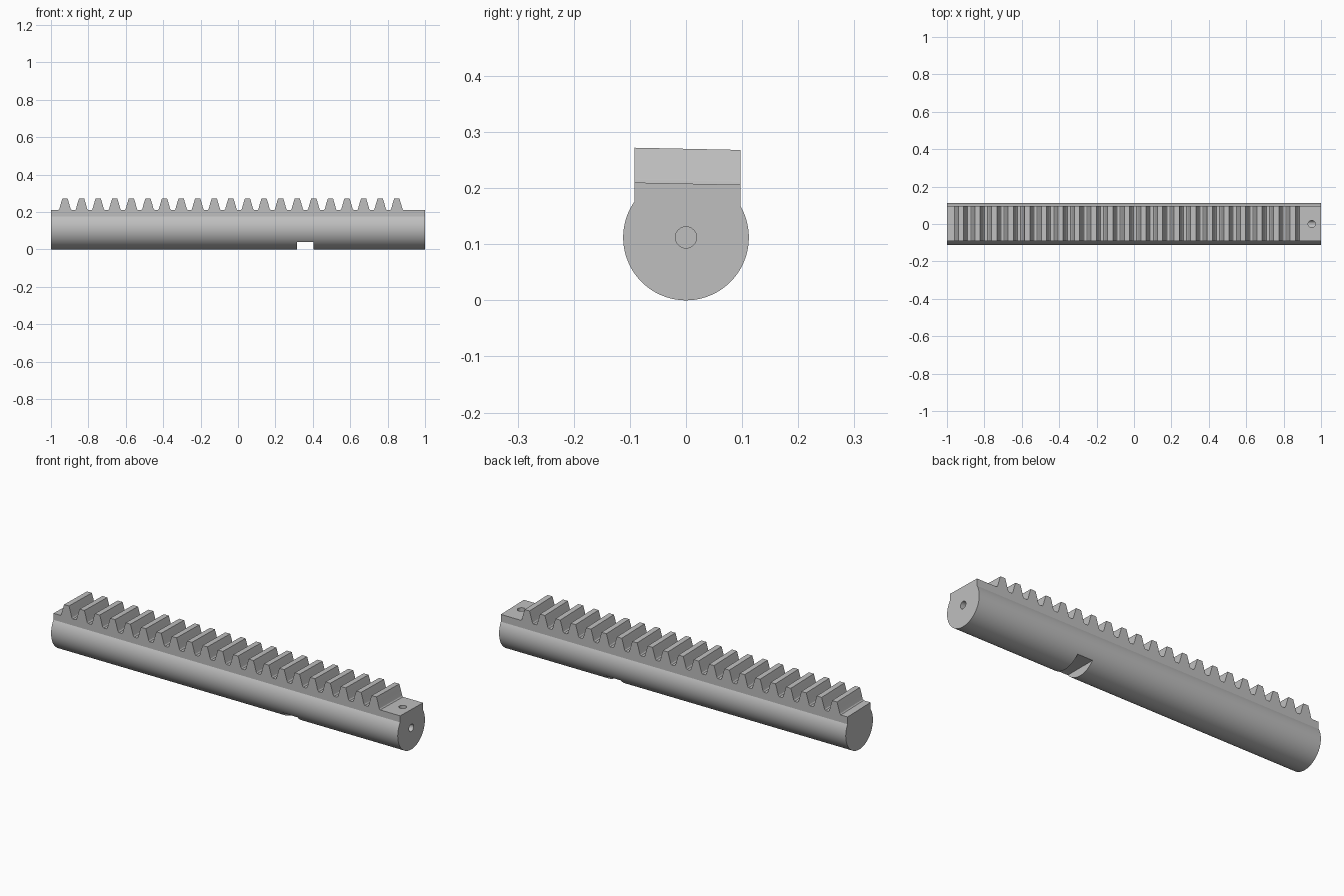
import bpy, bmesh, math
from mathutils import Matrix, Vector

if "Cube" in bpy.data.objects:
    bpy.data.objects.remove(bpy.data.objects["Cube"])

steel = bpy.data.materials.new("grey_steel")
steel.use_nodes = True
steel.diffuse_color = (0.52, 0.52, 0.52, 1)
steel.node_tree.nodes["Principled BSDF"].inputs["Base Color"].default_value = (0.52, 0.52, 0.52, 1)

RADIUS = 0.112
FRONT, BACK = -0.092, 0.097
TOP, TIP = 0.208, 0.270
TILT = -0.021          # the rack falls slightly towards the back
TEETH, FIRST, PITCH = 21, -0.925, 0.0887


def make_object(name, bm):
    bmesh.ops.recalc_face_normals(bm, faces=bm.faces)
    mesh = bpy.data.meshes.new(name)
    bm.to_mesh(mesh)
    bm.free()
    mesh.materials.append(steel)
    obj = bpy.data.objects.new(name, mesh)
    bpy.context.collection.objects.link(obj)
    return obj


def extrude(bm, points, offset):
    face = bm.faces.new([bm.verts.new(p) for p in points])
    result = bmesh.ops.extrude_face_region(bm, geom=[face], use_keep_orig=True)
    moved = [g for g in result["geom"] if isinstance(g, bmesh.types.BMVert)]
    bmesh.ops.translate(bm, verts=moved, vec=offset)


def make_cylinder(name, radius, depth, matrix):
    bm = bmesh.new()
    bmesh.ops.create_cone(bm, cap_ends=True, segments=32, radius1=radius,
                          radius2=radius, depth=depth, matrix=matrix)
    return make_object(name, bm)


# Round bar with a flat-sided shoulder on top
bm = bmesh.new()
start = -math.pi - math.acos(FRONT / -RADIUS)
end = math.acos(BACK / RADIUS)
steps = 80
section = []
for i in range(steps + 1):
    a = start + (end - start) * i / steps
    section.append((-1, RADIUS * math.cos(a), RADIUS + RADIUS * math.sin(a)))
section += [(-1, y, TOP + TILT * y) for y in (BACK, FRONT)]
extrude(bm, section, Vector((2, 0, 0)))
bar = make_object("rack_bar", bm)

# Cutters for the underside notch and the two screw holes
bm = bmesh.new()
bmesh.ops.create_cube(bm, size=1, matrix=Matrix.Translation((0.359, 0, 0))
                      @ Matrix.Diagonal((0.088, 0.4, 0.082, 1)))
cutters = [
    make_object("notch_cutter", bm),
    make_cylinder("top_hole_cutter", 0.019, 0.2, Matrix.Translation((0.95, 0, 0.212))),
    make_cylinder("end_hole_cutter", 0.019, 0.2, Matrix.Translation((1, 0, RADIUS))
                  @ Matrix.Rotation(math.pi / 2, 4, "Y")),
]
bpy.context.view_layer.objects.active = bar
for cutter in cutters:
    cutter.hide_render = True
    mod = bar.modifiers.new(cutter.name, "BOOLEAN")
    mod.operation = "DIFFERENCE"
    mod.solver = "EXACT"
    mod.object = cutter
    bpy.ops.object.modifier_apply(modifier=mod.name)
for cutter in cutters:
    bpy.data.objects.remove(cutter)

# Row of gear teeth with rounded roots
flank = [(0.037, TOP - 0.006), (0.036, TOP), (0.031, TOP + 0.005), (0.028, TOP + 0.014),
         (0.022, TOP + 0.036), (0.014, TIP)]
outline = flank + [(-x, z) for x, z in reversed(flank)]
bm = bmesh.new()
for i in range(TEETH):
    centre = FIRST + PITCH * i
    extrude(bm, [(centre + x, FRONT, z + TILT * FRONT) for x, z in outline],
            Vector((0, BACK - FRONT, TILT * (BACK - FRONT))))
teeth = make_object("rack_teeth", bm)

# Smooth the round surfaces, keep machined edges sharp
for obj in (bar, teeth):
    bpy.ops.object.select_all(action="DESELECT")
    obj.select_set(True)
    bpy.context.view_layer.objects.active = obj
    bpy.ops.object.shade_smooth_by_angle(angle=math.radians(25))
